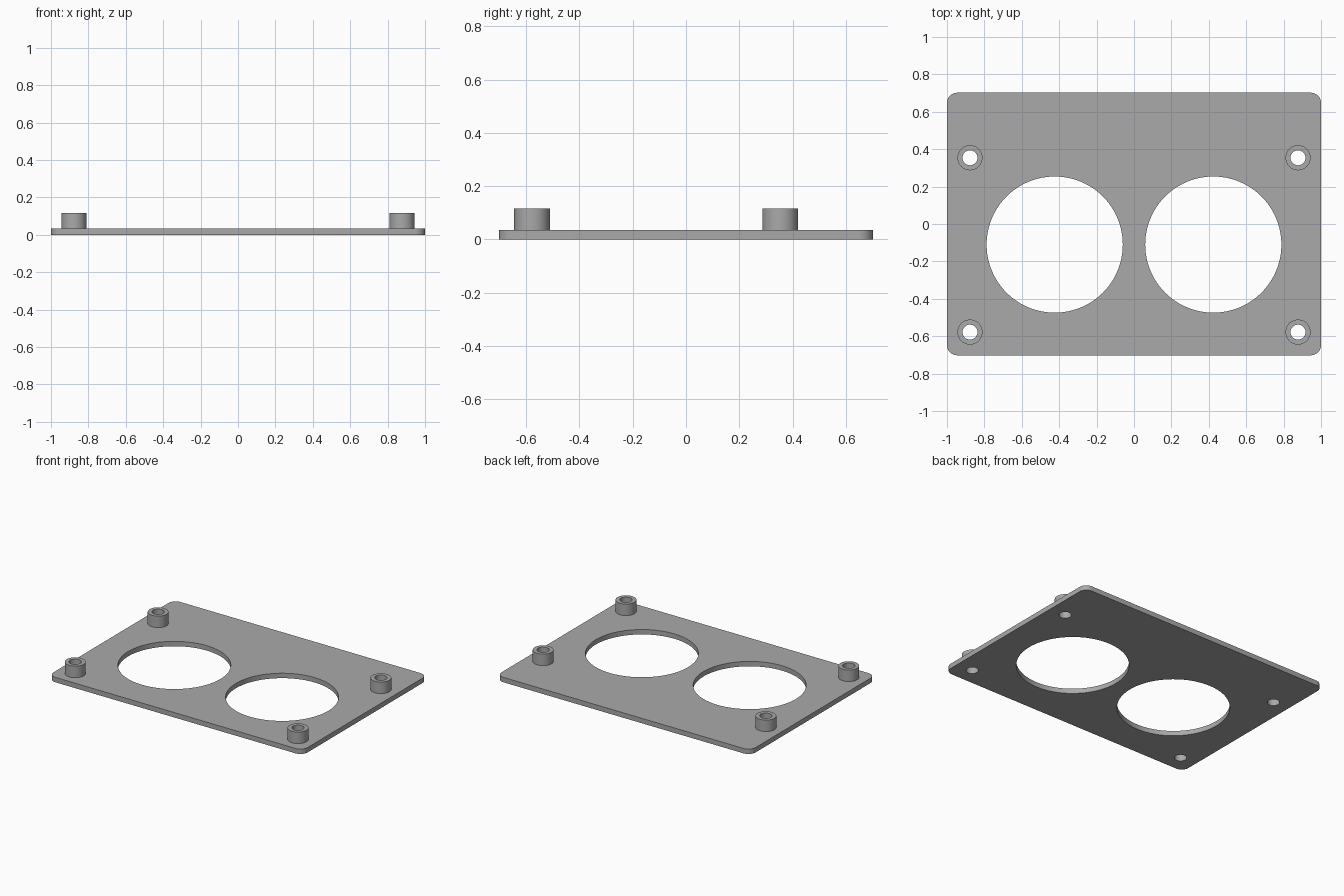
import bpy
import bmesh
import math

THICK, POST_TOP = 0.035, 0.117
HALF_X, HALF_Y, CORNER = 1.0, 0.702, 0.055
POST_R, BORE_R = 0.067, 0.04
OPENING_R, OPENING_X, OPENING_Y = 0.364, 0.424, -0.11
POSTS = {"front": -0.578, "back": 0.354}
POST_X = 0.877

default = bpy.data.objects.get("Cube")
if default:
    bpy.data.objects.remove(default, do_unlink=True)

grey = bpy.data.materials.new("plain grey")
grey.use_nodes = True
colour = (0.4, 0.4, 0.4, 1.0)
grey.diffuse_color = colour
grey.node_tree.nodes["Principled BSDF"].inputs["Base Color"].default_value = colour


def make_object(name, bm):
    bmesh.ops.recalc_face_normals(bm, faces=bm.faces)
    mesh = bpy.data.meshes.new(name)
    bm.to_mesh(mesh)
    bm.free()
    mesh.materials.append(grey)
    obj = bpy.data.objects.new(name, mesh)
    bpy.context.collection.objects.link(obj)
    return obj


def smooth(obj):
    bpy.ops.object.select_all(action="DESELECT")
    obj.select_set(True)
    bpy.context.view_layer.objects.active = obj
    bpy.ops.object.shade_smooth_by_angle(angle=math.radians(30))


def add_cutter(bm, x, y, radius, segments):
    made = bmesh.ops.create_cone(bm, cap_ends=True, segments=segments,
                                 radius1=radius, radius2=radius, depth=0.3)
    bmesh.ops.translate(bm, verts=made["verts"], vec=(x, y, 0))


# Rounded plate
bm = bmesh.new()
bmesh.ops.create_cube(bm, size=1)
bmesh.ops.scale(bm, verts=bm.verts, vec=(2 * HALF_X, 2 * HALF_Y, THICK))
bmesh.ops.translate(bm, verts=bm.verts, vec=(0, 0, THICK / 2))
uprights = [e for e in bm.edges
            if abs(e.verts[0].co.z - e.verts[1].co.z) > THICK / 2]
bmesh.ops.bevel(bm, geom=uprights, offset=CORNER, segments=8,
                profile=0.5, affect="EDGES")
plate = make_object("plate", bm)

# Two large openings and four screw holes
bm = bmesh.new()
for side in (-1, 1):
    add_cutter(bm, side * OPENING_X, OPENING_Y, OPENING_R, 96)
    for y in POSTS.values():
        add_cutter(bm, side * POST_X, y, BORE_R, 48)
cutter = make_object("hole_cutter", bm)
cutter.hide_render = True

cut = plate.modifiers.new("holes", "BOOLEAN")
cut.operation = "DIFFERENCE"
cut.solver = "EXACT"
cut.object = cutter
bpy.context.view_layer.objects.active = plate
bpy.ops.object.modifier_apply(modifier=cut.name)
bpy.data.objects.remove(cutter, do_unlink=True)
smooth(plate)

# Hollow standoff posts, turned from a wall profile
for side, side_name in ((-1, "right"), (1, "left")):
    for end_name, y in POSTS.items():
        bm = bmesh.new()
        profile = [bm.verts.new((r, 0, z)) for r, z in (
            (POST_R, THICK), (POST_R, POST_TOP),
            (BORE_R, POST_TOP), (BORE_R, THICK))]
        edges = [bm.edges.new(pair) for pair in zip(profile, profile[1:])]
        bmesh.ops.spin(bm, geom=profile + edges, cent=(0, 0, 0),
                       axis=(0, 0, 1), angle=math.tau, steps=48,
                       use_merge=True)
        bmesh.ops.remove_doubles(bm, verts=bm.verts, dist=0.0001)
        post = make_object(f"{end_name}_{side_name}_post", bm)
        # Open shells need a check that the wall faces outward
        top = max(post.data.polygons, key=lambda p: p.center.z)
        if top.normal.z < 0:
            post.data.flip_normals()
        post.location = (side * POST_X, y, 0)
        smooth(post)
